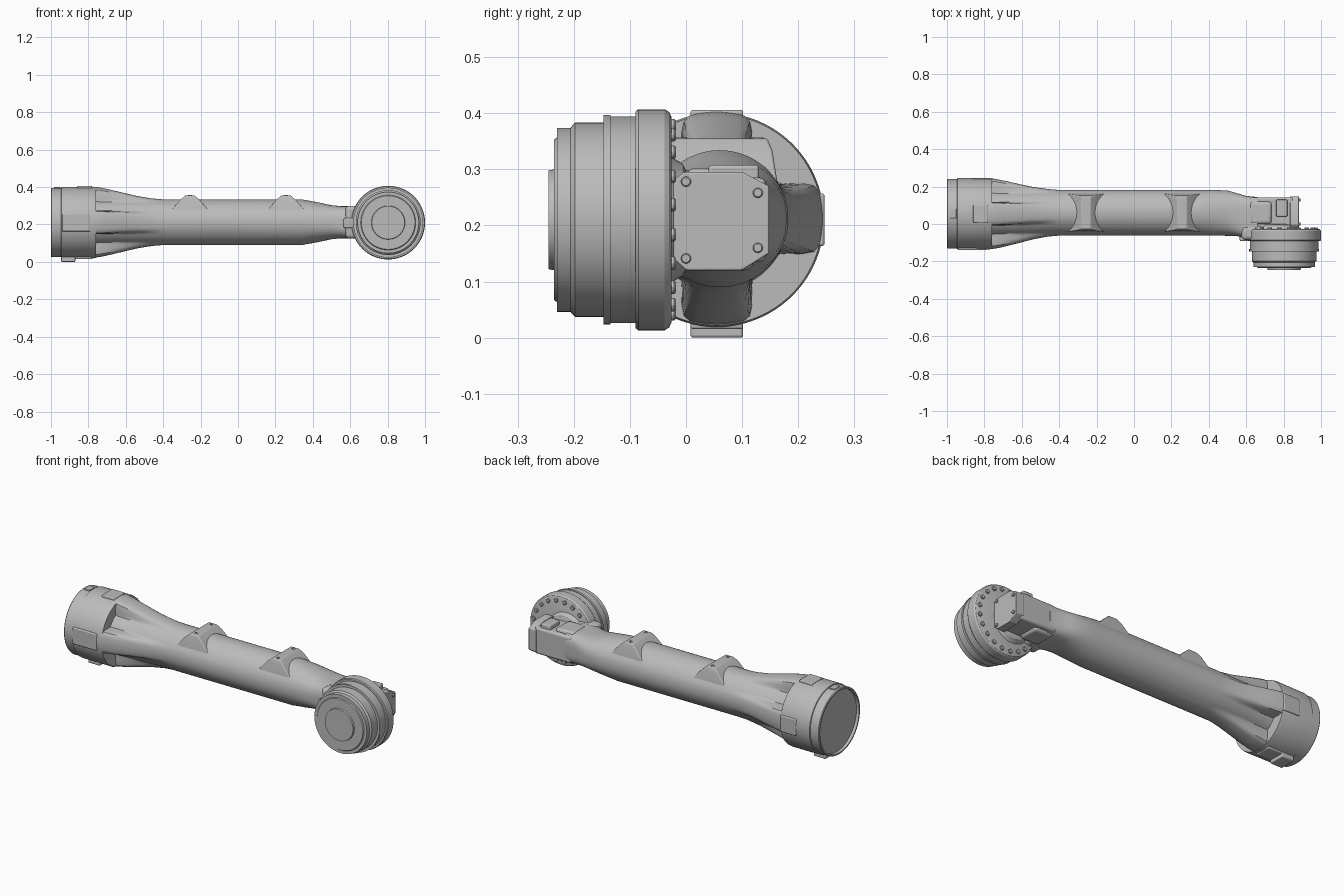
import bpy, bmesh, math
from mathutils import Matrix, Vector

if "Cube" in bpy.data.objects:
    bpy.data.objects.remove(bpy.data.objects["Cube"])

gray = bpy.data.materials.new("light_gray")
gray.diffuse_color = (0.5, 0.5, 0.5, 1)
gray.use_nodes = True
gray.node_tree.nodes["Principled BSDF"].inputs["Base Color"].default_value = gray.diffuse_color
ZC = 0.21          # height of the arm axis
TAU = 2 * math.pi


def finish(name, bm, angle=30, bevel=0):
    bmesh.ops.recalc_face_normals(bm, faces=bm.faces[:])
    me = bpy.data.meshes.new(name)
    bm.to_mesh(me)
    bm.free()
    me.materials.append(gray)
    ob = bpy.data.objects.new(name, me)
    bpy.context.collection.objects.link(ob)
    if bevel:
        mod = ob.modifiers.new("Bevel", 'BEVEL')
        mod.width, mod.segments, mod.limit_method = bevel, 3, 'ANGLE'
    bpy.ops.object.select_all(action='DESELECT')
    ob.select_set(True)
    bpy.context.view_layer.objects.active = ob
    bpy.ops.object.shade_smooth_by_angle(angle=math.radians(angle))
    return ob


def loft(name, rings, angle=30, bevel=0):
    """Skin a list of equal-length point rings and cap both ends."""
    bm = bmesh.new()
    vs = [[bm.verts.new(p) for p in ring] for ring in rings]
    n = len(vs[0])
    for a, b in zip(vs, vs[1:]):
        for i in range(n):
            j = (i + 1) % n
            bm.faces.new((a[i], a[j], b[j], b[i]))
    bm.faces.new(vs[0])
    bm.faces.new(vs[-1])
    return finish(name, bm, angle, bevel)


def lathe(name, profile, centre, axis, seg=72):
    """Revolve (distance, radius) pairs about an axis through centre."""
    q = Vector(axis).to_track_quat('Z', 'Y')
    return loft(name, [[Vector(centre) + q @ Vector((r * math.cos(TAU * i / seg),
                r * math.sin(TAU * i / seg), h)) for i in range(seg)] for h, r in profile])


def box(name, x, y, z, bevel=0.005):
    bm = bmesh.new()
    size = Matrix.Diagonal((x[1] - x[0], y[1] - y[0], z[1] - z[0], 1))
    mid = Matrix.Translation([(a + b) / 2 for a, b in (x, y, z)])
    bmesh.ops.create_cube(bm, size=1, matrix=mid @ size)
    return finish(name, bm, 30, bevel)


def prism_x(name, outline, x0, x1, bevel=0.003):
    return loft(name, [[(x, y, z) for y, z in outline] for x in (x0, x1)], 30, bevel)


# Large end collar with a shallow recess in its outer face
CY = 0.055
lathe("end_collar", [(-0.985, 0.172), (-1.0, 0.174), (-1.0, 0.182), (-0.996, 0.185),
                     (-0.946, 0.185), (-0.944, 0.190), (-0.775, 0.191), (-0.76, 0.188)],
      (0, CY, ZC), (1, 0, 0), 96)

# Mounting pads around the collar
W = 0.047
box("pad_top", (-0.86, -0.78), (CY - W, CY + W), (0.35, 0.406))
box("pad_bottom", (-0.945, -0.87), (CY - W, CY + W), (0.0, 0.06))
box("pad_bottom_inner", (-0.87, -0.78), (CY - W, CY + W), (0.015, 0.06))
box("pad_back", (-0.86, -0.76), (0.19, 0.247), (ZC - W, ZC + W))
box("pad_front", (-0.94, -0.79), (-0.139, -0.08), (ZC - W, ZC + W))
box("collar_key", (-0.985, -0.95), (0.03, 0.08), (0.37, 0.399), 0.002)

# Tube: x, centre y, half width, half height, squareness, rib height
SECTIONS = [(-0.775, .055, .128, .128, 2, .062), (-0.74, .055, .126, .126, 2, .060),
            (-0.70, .055, .124, .124, 2, .054), (-0.62, .056, .123, .123, 2, .036),
            (-0.54, .058, .122, .122, 2, .018), (-0.46, .06, .122, .122, 2, .005),
            (-0.40, .06, .122, .122, 2, 0), (0.34, .06, .122, .122, 2, 0),
            (0.42, .06, .122, .108, 2.2, 0), (0.50, .058, .121, .091, 2.5, 0),
            (0.55, .050, .115, .086, 3, 0), (0.60, .037, .113, .086, 4, 0),
            (0.66, .032, .112, .085, 5, 0)]


def tube_ring(x, cy, ry, rz, n, rib, seg=96):
    ring = []
    for i in range(seg):
        a = TAU * i / seg
        c, s = math.cos(a), math.sin(a)
        t = min(1, max(0, (abs(math.cos(2 * a)) - 0.5) / 0.36))
        h = rib * t * t * (3 - 2 * t) + 1 / ((abs(c) / ry) ** n + (abs(s) / rz) ** n) ** (1 / n)
        ring.append((x, cy + h * c, ZC + 0.002 + h * s))
    return ring


loft("arm_tube", [tube_ring(*s) for s in SECTIONS], 35)

# Two saddle mounts on top of the tube, each with two screw holes marked
for side, x in (("left", -0.257), ("right", 0.257)):
    loft("saddle_" + side, [[(x + sx * w, 0.06 + sy * d, z) for sx, sy in
         ((-1, -1), (1, -1), (1, 1), (-1, 1))]
         for w, d, z in ((.105, .104, .27), (.05, .094, .333), (.024, .085, .355))], 30, 0.004)
    for y in (-0.008, 0.128):
        lathe("saddle_screw", [(0.35, .010), (0.357, .010), (0.357, .006), (0.352, .006)],
              (x, y, 0), (0, 0, 1), 16)

# Round joint drive, axis along y
JX = 0.803
lathe("joint_drive", [(-.245, .088), (-.235, .090), (-.235, .143), (-.230, .147),
                      (-.230, .164), (-.206, .164), (-.198, .173), (-.147, .173),
                      (-.147, .187), (-.135, .187), (-.135, .184), (-.090, .184),
                      (-.090, .193), (-.085, .197), (-.038, .197), (-.030, .192), (-.026, .183)],
      (JX, 0, ZC), (0, 1, 0), 96)
for i in range(20):
    a = TAU * (i + 0.5) / 20
    lathe("flange_bolt", [(-.03, .012), (-.021, .012), (-.018, .009)],
          (JX + .17 * math.cos(a), 0, ZC + .17 * math.sin(a)), (0, 1, 0), 12)

# Housing behind the joint
lathe("housing_base", [(-.03, .118), (-.02, .108), (-.006, .100), (0.0, .088)],
      (0.765, 0, ZC), (0, 1, 0), 48)
box("neck_foot", (0.575, 0.69), (-0.085, -0.01), (0.125, 0.30), 0.02)
box("neck_stop", (0.565, 0.62), (-0.092, -0.05), (0.18, 0.235), 0.008)
box("housing_body", (0.62, 0.85), (-0.028, 0.143), (0.135, 0.285), 0.012)
box("housing_cover", (0.62, 0.735), (0.0, 0.12), (0.12, 0.302), 0.015)
box("housing_bracket", (0.76, 0.82), (0.04, 0.13), (0.20, 0.308), 0.006)

# Chamfered end plate with four bolts
OUTLINE = [(-.022, .28), (-.004, .295), (.10, .295), (.148, .27), (.148, .15),
           (.10, .12), (0, .12), (-.022, .14)]
prism_x("end_plate", OUTLINE, 0.835, 0.882)
for y, z in ((0, .278), (0, .141), (.128, .258), (.128, .16)):
    lathe("plate_bolt", [(0.87, .009), (0.888, .009), (0.89, .007)], (0, y, z), (1, 0, 0), 16)
